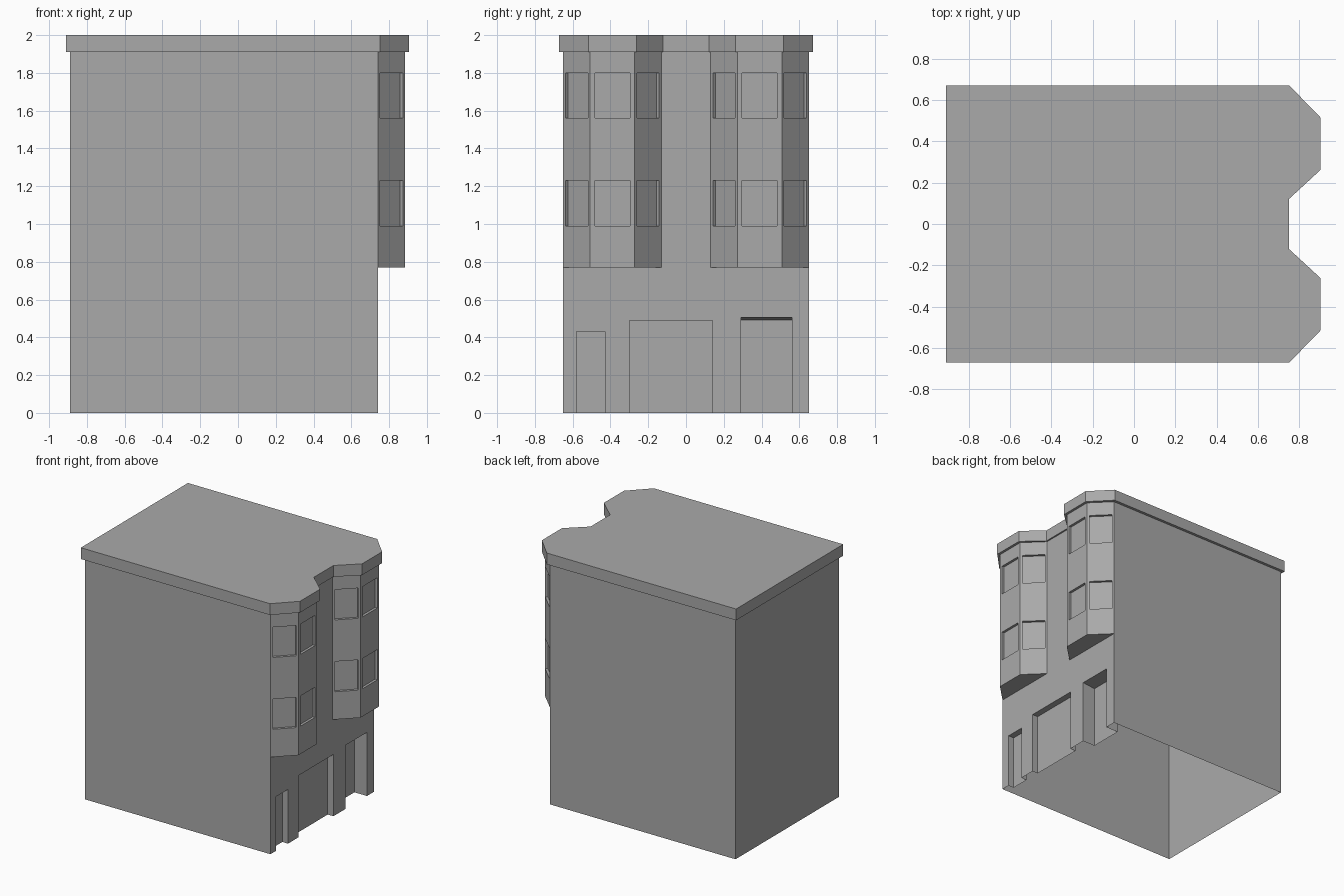
import bpy
import bmesh
from mathutils import Vector

cube = bpy.data.objects.get("Cube")
if cube:
    bpy.data.objects.remove(cube)

GREY = (0.4, 0.4, 0.4, 1.0)
grey = bpy.data.materials.new("plain grey")
grey.use_nodes = True
grey.diffuse_color = GREY
grey.node_tree.nodes["Principled BSDF"].inputs["Base Color"].default_value = GREY

# Main dimensions
BACK, FACADE, BAY = -0.89, 0.74, 0.885
SIDE, LEDGE, EAVES, TOP = 0.65, 0.77, 1.91, 2.0


def face(bm, *points):
    bm.faces.new([bm.verts.new(p) for p in points])


def finish(bm, name):
    bmesh.ops.remove_doubles(bm, verts=bm.verts, dist=0.0001)
    mesh = bpy.data.meshes.new(name)
    bm.to_mesh(mesh)
    bm.free()
    mesh.materials.append(grey)
    obj = bpy.data.objects.new(name, mesh)
    bpy.context.collection.objects.link(obj)
    return obj


def wall(bm, p, q, z0, z1, openings=()):
    """Wall from p to q, outside on the right; openings are
    (start, end, bottom, top, depth, soffit drop), recessed inwards."""
    p, q = Vector((*p, 0)), Vector((*q, 0))
    along = (q - p).normalized()
    inward = Vector((-along.y, along.x, 0))

    def at(u, z, depth=0.0):
        return p + along * u + inward * depth + Vector((0, 0, z))

    us = sorted({0.0, (q - p).length, *(u for o in openings for u in o[:2])})
    zs = sorted({z0, z1, *(z for o in openings for z in o[2:4])})
    for a, b in zip(us, us[1:]):
        for c, d in zip(zs, zs[1:]):
            u, z = (a + b) / 2, (c + d) / 2
            if not any(o[0] < u < o[1] and o[2] < z < o[3] for o in openings):
                face(bm, at(a, c), at(b, c), at(b, d), at(a, d))
    for a, b, c, d, depth, drop in openings:
        e = d - drop
        face(bm, at(a, c, depth), at(b, c, depth), at(b, e, depth), at(a, e, depth))
        face(bm, at(a, c), at(a, c, depth), at(a, e, depth), at(a, d))
        face(bm, at(b, c, depth), at(b, c), at(b, d), at(b, e, depth))
        face(bm, at(a, e, depth), at(b, e, depth), at(b, d), at(a, d))
        if c > z0:
            face(bm, at(a, c), at(b, c), at(b, c, depth), at(a, c, depth))


def plan(back, side, facade, bay, outer, inner, gap):
    """Counter-clockwise plan with two angled bays on the facade."""
    half = [(facade, -side), (bay, -outer), (bay, -inner), (facade, -gap)]
    return [(back, -side), *half, *[(x, -y) for x, y in reversed(half)], (back, side)]


# Ground storey: open underneath, with three recessed entrances
bm = bmesh.new()
doors = [(-0.58, -0.43, 0.43, 0.05, 0),
         (-0.30, 0.14, 0.49, 0.05, 0),
         (0.29, 0.56, 0.505, 0.11, 0.012)]
wall(bm, (FACADE, -SIDE), (FACADE, SIDE), 0, LEDGE,
     [(a + SIDE, b + SIDE, 0, top, depth, drop) for a, b, top, depth, drop in doors])
wall(bm, (FACADE, SIDE), (BACK, SIDE), 0, LEDGE)
wall(bm, (BACK, SIDE), (BACK, -SIDE), 0, LEDGE)
wall(bm, (BACK, -SIDE), (FACADE, -SIDE), 0, LEDGE)
finish(bm, "ground_storey")

# Upper storeys: two bays with two rows of recessed windows
bm = bmesh.new()
outline = plan(BACK, SIDE, FACADE, BAY, 0.507, 0.272, 0.13)
bay_sides = {1, 2, 3, 5, 6, 7}
for i, p in enumerate(outline):
    q = outline[(i + 1) % len(outline)]
    windows = []
    if i in bay_sides:
        length = (Vector(q) - Vector(p)).length
        margin = 0.024 if i in (2, 6) else 0.017
        windows = [(margin, length - margin, z, z + 0.24, 0.02, 0) for z in (0.99, 1.56)]
    wall(bm, p, q, LEDGE, EAVES, windows)
for start in (1, 5):
    face(bm, *[(x, y, LEDGE) for x, y in reversed(outline[start:start + 4])])
finish(bm, "upper_storeys")

# Roof slab with overhanging cornice
bm = bmesh.new()
rim = plan(-0.91, 0.672, 0.752, 0.905, 0.515, 0.263, 0.122)
for i, p in enumerate(rim):
    wall(bm, p, rim[(i + 1) % len(rim)], EAVES, TOP)
face(bm, *[(x, y, TOP) for x, y in rim])
face(bm, *[(x, y, EAVES) for x, y in reversed(rim)])
finish(bm, "roof_cornice")
